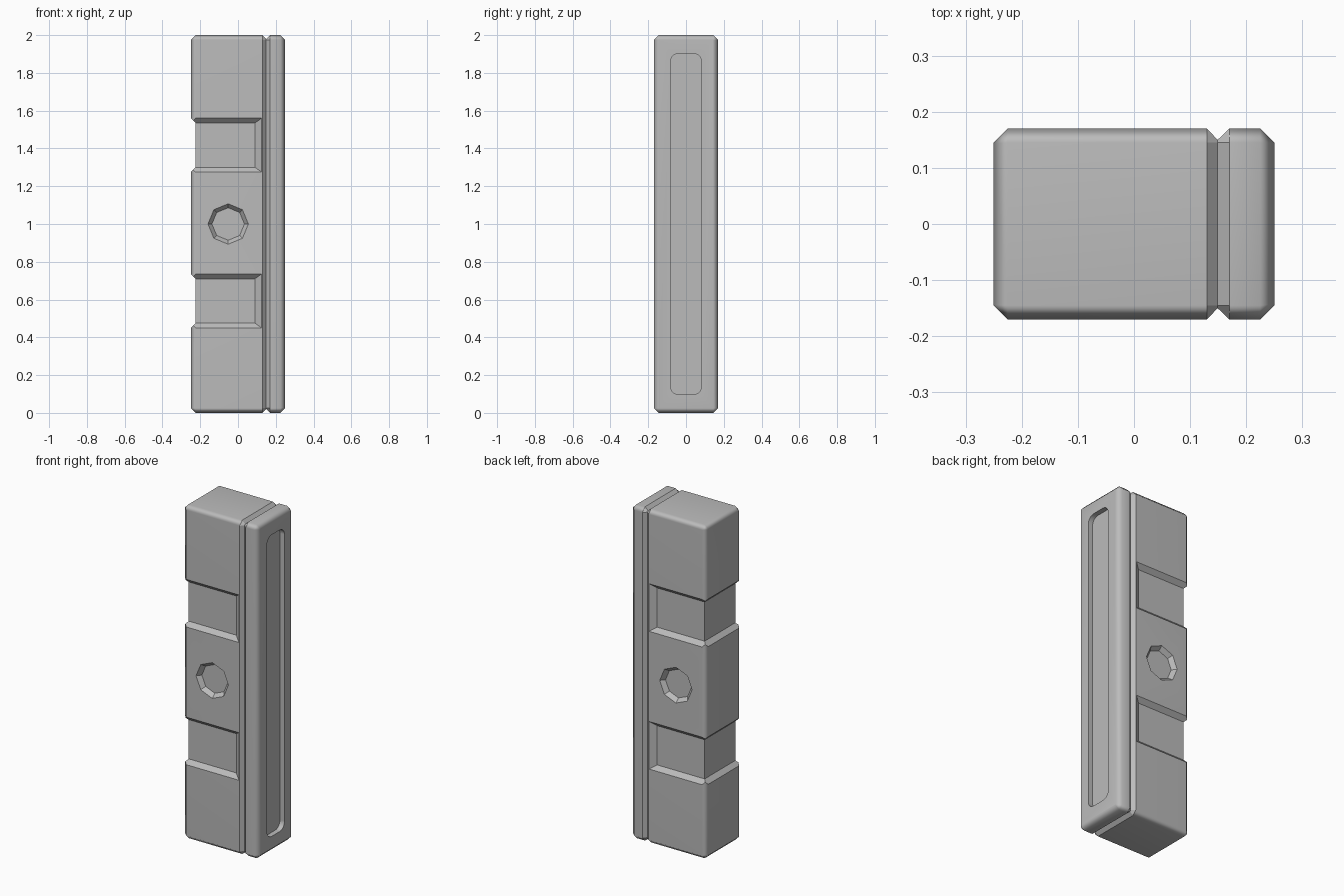
import bpy, bmesh, math
from mathutils import Vector

if "Cube" in bpy.data.objects:
    bpy.data.objects.remove(bpy.data.objects["Cube"], do_unlink=True)

HALF_Y, HEIGHT, CHAMFER = 0.17, 2.0, 0.025
LIP = 0.025          # depth of the bands and dimples

grey = bpy.data.materials.new("plain grey")
grey.use_nodes = True
colour = (0.5, 0.5, 0.5, 1)
grey.diffuse_color = colour
grey.node_tree.nodes["Principled BSDF"].inputs["Base Color"].default_value = colour


def loft(name, rings, slot):
    """Closed solid through matching rings of points."""
    bm = bmesh.new()
    loops = [[bm.verts.new(p) for p in ring] for ring in rings]
    n = len(loops[0])
    for a, b in zip(loops, loops[1:]):
        for i in range(n):
            j = (i + 1) % n
            bm.faces.new((a[i], a[j], b[j], b[i]))
    bm.faces.new(loops[0])
    bm.faces.new(loops[-1])
    bmesh.ops.recalc_face_normals(bm, faces=bm.faces)
    for f in bm.faces:
        f.material_index = slot
        f.smooth = True
    mesh = bpy.data.meshes.new(name)
    bm.to_mesh(mesh)
    bm.free()
    mesh.materials.append(grey)
    mesh.materials.append(grey)
    obj = bpy.data.objects.new(name, mesh)
    bpy.context.collection.objects.link(obj)
    return obj


def section(x, inset):
    """Rectangle with cut corners across the bar."""
    y, lo, hi = HALF_Y - inset, inset, HEIGHT - inset
    c = max(CHAMFER - inset, 0.001)
    return [Vector((x, *p)) for p in (
        (-y, lo + c), (-y + c, lo), (y - c, lo), (y, lo + c),
        (y, hi - c), (y - c, hi), (-y + c, hi), (-y, hi - c))]


# Chamfered bar with a V groove all the way round
profile = [(-0.25, CHAMFER), (-0.225, 0), (0.13, 0), (0.149, 0.02),
           (0.17, 0), (0.225, 0), (0.25, CHAMFER)]
body = loft("grip_body", [section(x, i) for x, i in profile], 0)

cutters = []
# Two bands that wrap the front, back and right side
for low, high in ((0.475, 0.71), (1.30, 1.535)):
    def band_face(side, t):
        y, z0, z1 = side * (HALF_Y - LIP + LIP * t), low - LIP * t, high + LIP * t
        x1 = 0.09 + 0.035 * t
        return [(-0.4, y, z0), (x1, y, z0), (x1, y, z1), (-0.4, y, z1)]

    def band_end(t):
        x, z0, z1 = -0.225 - LIP * t, low - LIP * t, high + LIP * t
        return [(x, -0.4, z0), (x, 0.4, z0), (x, 0.4, z1), (x, -0.4, z1)]

    for side in (-1, 1):
        cutters.append(loft("band_cutter", [band_face(side, t) for t in (0, 2)], 1))
    cutters.append(loft("band_cutter", [band_end(t) for t in (0, 2)], 1))

# Eight-sided dimples, front and back
for side in (-1, 1):
    rings = []
    for t in (0, 2):
        r = 0.086 + 0.021 * t
        y = side * (HALF_Y - LIP + LIP * t)
        rings.append([(-0.052 + r * math.cos(k * math.pi / 4), y,
                       1 + r * math.sin(k * math.pi / 4)) for k in range(8)])
    cutters.append(loft("dimple_cutter", rings, 1))

# Long rounded slot on the left side
radius, half_w, half_h = 0.045, 0.083, 0.903
outline = []
for quarter, (sy, sz) in enumerate(((1, 1), (-1, 1), (-1, -1), (1, -1))):
    for k in range(6):
        a = (quarter + k / 5) * math.pi / 2
        outline.append((sy * (half_w - radius) + radius * math.cos(a),
                        1 + sz * (half_h - radius) + radius * math.sin(a)))
cutters.append(loft("slot_cutter", [[(x, y, z) for y, z in outline] for x in (0.22, 0.3)], 1))

# Cut the recesses
bpy.ops.object.select_all(action="DESELECT")
bpy.context.view_layer.objects.active = body
body.select_set(True)
for cutter in cutters:
    cutter.hide_render = True
    mod = body.modifiers.new("recess", "BOOLEAN")
    mod.operation, mod.solver, mod.object = "DIFFERENCE", "EXACT", cutter
    bpy.ops.object.modifier_apply(modifier=mod.name)
    bpy.data.objects.remove(cutter, do_unlink=True)

# Smooth outer chamfers, crisp recesses and groove
bm = bmesh.new()
bm.from_mesh(body.data)
for e in bm.edges:
    recess = any(f.material_index == 1 for f in e.link_faces)
    groove = all(0.12 < v.co.x < 0.18 for v in e.verts)
    angle = e.calc_face_angle(0)
    e.smooth = not ((recess or groove) and angle > math.radians(30))
for f in bm.faces:
    f.smooth = True
    f.material_index = 0
bm.to_mesh(body.data)
bm.free()
body.data.materials.clear()
body.data.materials.append(grey)
weighted = body.modifiers.new("even_shading", "WEIGHTED_NORMAL")
weighted.keep_sharp = True
